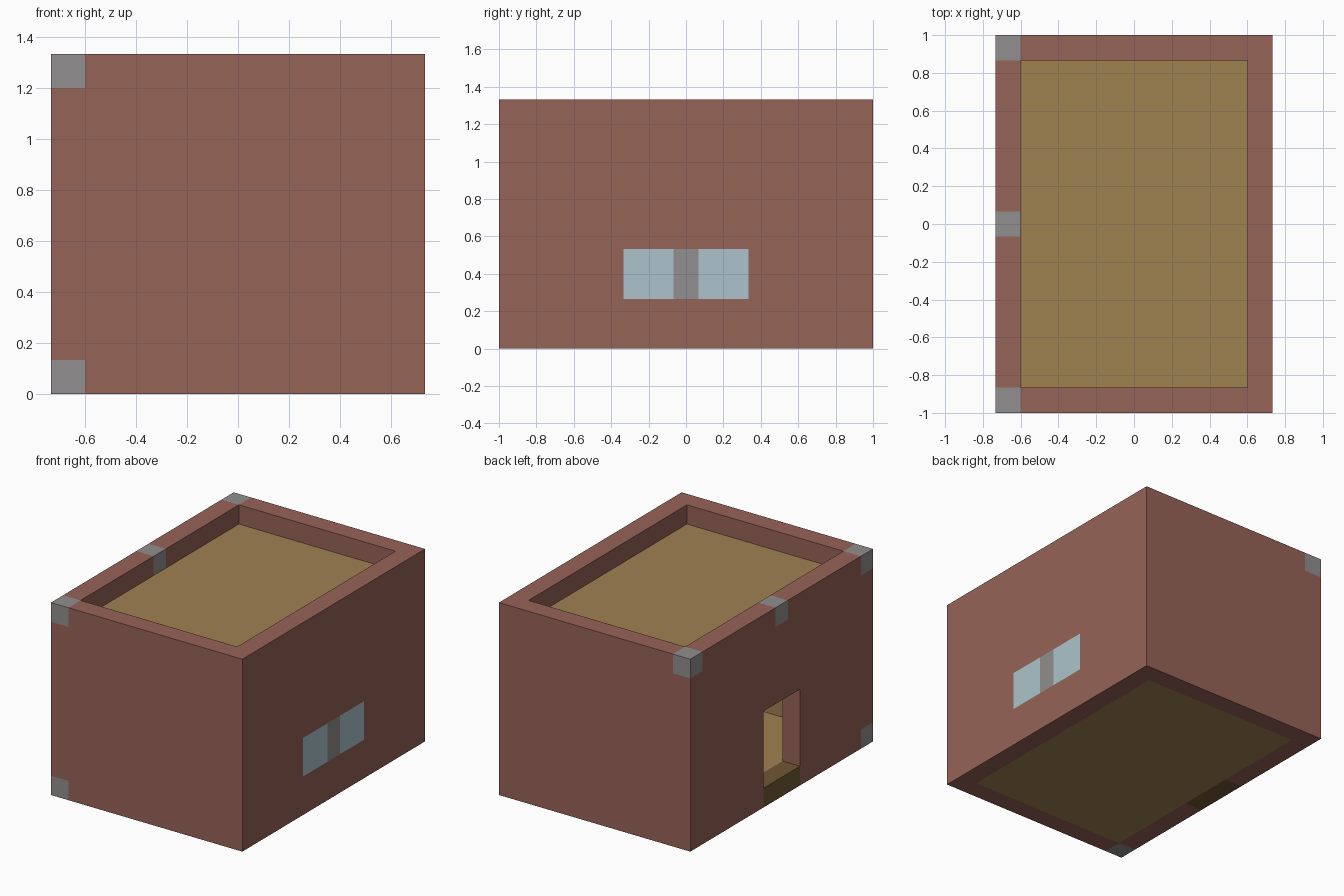
import bpy
from mathutils import Vector

default_cube = bpy.data.objects.get("Cube")
if default_cube:
    bpy.data.objects.remove(default_cube, do_unlink=True)

# The house sits on a block grid: 11 wide, 15 deep, 10 high
UNIT = 2 / 15
WIDE, DEEP, HIGH = 11, 15, 10
CENTRE = Vector((WIDE / 2, DEEP / 2, 0))


def linear(c):
    c /= 255
    return c / 12.92 if c <= 0.04045 else ((c + 0.055) / 1.055) ** 2.4


def material(name, *rgb):
    mat = bpy.data.materials.new(name)
    mat.use_nodes = True
    colour = [linear(c) for c in rgb] + [1]
    mat.diffuse_color = colour
    bsdf = mat.node_tree.nodes["Principled BSDF"]
    bsdf.inputs["Base Color"].default_value = colour
    bsdf.inputs["Roughness"].default_value = 0.9
    return mat


brick = material("red brick", 150, 99, 87)
plank = material("light planks", 159, 129, 81)
dark_plank = material("dark planks", 112, 86, 51)
stone = material("grey stone", 145, 143, 142)
glass = material("pale blue glass", 172, 196, 204)


def box(name, low, high, mat=None):
    """Box between two corners given in block units."""
    low, high = Vector(low), Vector(high)
    bpy.ops.mesh.primitive_cube_add(size=1)
    obj = bpy.context.object
    obj.name = name
    for v in obj.data.vertices:
        p = low + (high - low) * 0.5 + Vector(a * b for a, b in zip(v.co, high - low))
        v.co = (p - CENTRE) * UNIT
    if mat:
        obj.data.materials.append(mat)
    return obj


def cut(obj, cutters):
    """Subtract every cutter, bake the result and drop the cutters."""
    for cutter in cutters:
        cutter.hide_render = True
        mod = obj.modifiers.new("cut", 'BOOLEAN')
        mod.operation = 'DIFFERENCE'
        mod.solver = 'EXACT'
        mod.object = cutter
    bpy.context.view_layer.update()
    graph = bpy.context.evaluated_depsgraph_get()
    mesh = bpy.data.meshes.new_from_object(obj.evaluated_get(graph))
    obj.modifiers.clear()
    obj.data = mesh
    for cutter in cutters:
        bpy.data.objects.remove(cutter, do_unlink=True)


# Stone blocks along the door side
stones = {
    "front_bottom_stone": (0, 0),
    "front_top_stone": (0, HIGH - 1),
    "middle_top_stone": (7, HIGH - 1),
    "back_top_stone": (DEEP - 1, HIGH - 1),
}

# Brick shell, open through the middle, with door, window and stone pockets
shell = box("brick_walls", (0, 0, 0), (WIDE, DEEP, HIGH), brick)
cutters = [
    box("cut_inside", (1, 1, -1), (WIDE - 1, DEEP - 1, HIGH + 1)),
    box("cut_door", (-1, 6, -1), (2, 9, 5)),
    box("cut_window", (WIDE - 2, 5, 2), (WIDE + 1, 10, 4)),
]
for name, (y, z) in stones.items():
    box(name, (0, y, z), (1, y + 1, z + 1), stone)
    # pockets run past the outer faces for a clean cut
    cutters.append(box("cut_stone",
                       (-1, y - (y == 0), z - (z == 0)),
                       (2 if y == 7 else 1, y + 1 + (y == DEEP - 1), z + 1 + (z > 0))))
cut(shell, cutters)

# Wooden floor, sunken roof deck and end linings
box("floor", (1, 1, 0), (WIDE - 1, DEEP - 1, 1), plank)
box("roof_deck", (1, 1, 8), (WIDE - 1, DEEP - 1, 9), plank)
for name, y in (("front_lining", 1), ("back_lining", DEEP - 2)):
    box(name, (1, y, 1), (WIDE - 1, y + 1, 8), plank)

# Door sill
box("door_sill", (0, 6, 0), (1, 9, 1), dark_plank)

# Window: two panes around a stone post
for name, y in (("front_pane", 5), ("back_pane", 8)):
    box(name, (WIDE - 1, y, 2), (WIDE, y + 2, 4), glass)
box("window_post", (WIDE - 1, 7, 2), (WIDE, 8, 4), stone)
